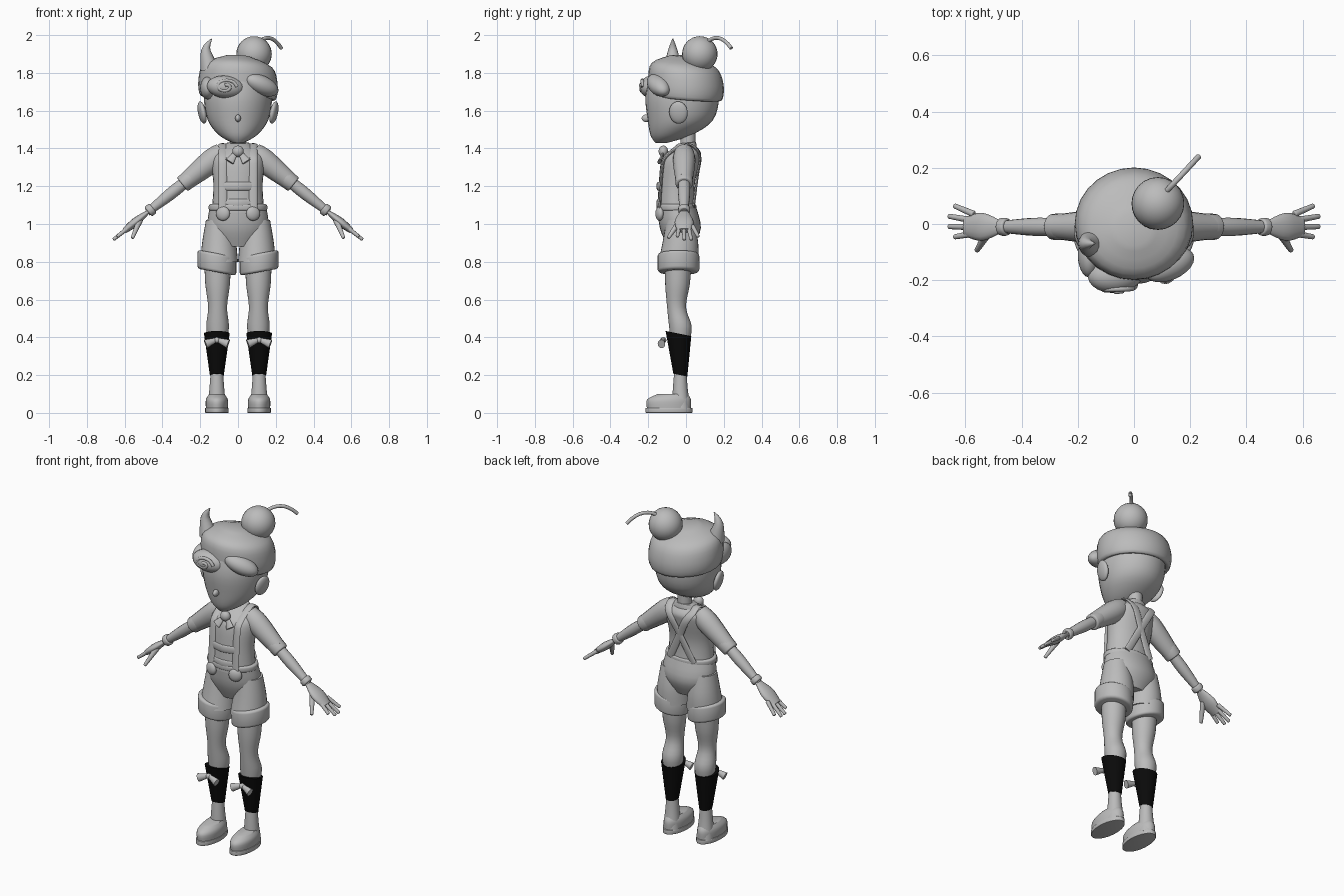
import bpy, bmesh, math
from mathutils import Vector, Matrix, Euler

if "Cube" in bpy.data.objects:
    bpy.data.objects.remove(bpy.data.objects["Cube"])


def material(name, value):
    mat = bpy.data.materials.new(name)
    mat.use_nodes = True
    color = (value, value, value, 1)
    mat.diffuse_color = color
    mat.node_tree.nodes["Principled BSDF"].inputs["Base Color"].default_value = color
    return mat


GREY = material("plain grey", 0.5)
BLACK = material("sock black", 0.003)


def finish(name, bm, mat, mirror, soft=0):
    """Turn the mesh into a smooth shaded object, with optional rounding and mirroring."""
    bmesh.ops.recalc_face_normals(bm, faces=bm.faces)
    mesh = bpy.data.meshes.new(name)
    bm.to_mesh(mesh)
    bm.free()
    mesh.materials.append(mat)
    for poly in mesh.polygons:
        poly.use_smooth = True
    if not soft:
        mesh.set_sharp_from_angle(angle=math.radians(50))
    obj = bpy.data.objects.new(name, mesh)
    bpy.context.collection.objects.link(obj)
    if soft:
        bevel = obj.modifiers.new("Rounding", 'BEVEL')
        bevel.limit_method = 'ANGLE'
        bevel.angle_limit = math.radians(50)
        bevel.width = soft
        bevel.segments = 3
    if mirror:
        obj.modifiers.new("Mirror", 'MIRROR').use_mirror_merge = False


def smooth_rows(rows, steps):
    """Catmull-Rom interpolation between rows of numbers."""
    last = len(rows) - 1
    result = []
    for i in range(last):
        before, start, end, after = rows[max(i - 1, 0)], rows[i], rows[i + 1], rows[min(i + 2, last)]
        for s in range(steps):
            t = s / steps
            result.append([q + t / 2 * (r - p + t * (2 * p - 5 * q + 4 * r - w + t * (3 * (q - r) + w - p)))
                           for p, q, r, w in zip(before, start, end, after)])
    return result + [list(rows[last])]


def skin(name, rings, mat, mirror, soft):
    """Close a run of equal rings into a solid."""
    bm = bmesh.new()
    loops = [[bm.verts.new(point) for point in ring] for ring in rings]
    count = len(loops[0])
    for low, high in zip(loops, loops[1:]):
        for i in range(count):
            j = (i + 1) % count
            bm.faces.new((low[i], low[j], high[j], high[i]))
    bm.faces.new(loops[0])
    bm.faces.new(loops[-1])
    finish(name, bm, mat, mirror, soft)


def circle(count):
    angles = [math.tau * i / count for i in range(count)]
    return [(math.cos(a), math.sin(a)) for a in angles]


def loft(name, rows, deep=1, x=0, mat=GREY, steps=4, tilt_x=0, tilt_y=0, soft=0):
    """Stack of ellipses; rows hold height, half width and middle y. Mirrored when off centre."""
    rings = []
    for z, width, y in smooth_rows(rows, steps):
        rings.append([(x + width * c, y + width * deep * s,
                       z + width * (tilt_x * c + tilt_y * deep * s)) for c, s in circle(28)])
    skin(name, rings, mat, x != 0, soft)


def band(name, bottom, top, width, y, soft, **options):
    """Straight ring with rounded rims."""
    loft(name, [(bottom, width, y), (top, width, y)], steps=1, soft=soft, **options)


def sweep(name, rows, flat=1, ref=(0, 1, 0), mirror=True, steps=4, soft=0):
    """Tube along a path; rows hold x, y, z and the radius along ref; flat scales the other radius."""
    rows = smooth_rows(rows, steps)
    points = [Vector(row[:3]) for row in rows]
    rings = []
    for i, point in enumerate(points):
        along = (points[min(i + 1, len(points) - 1)] - points[max(i - 1, 0)]).normalized()
        side = Vector(ref)
        side = (side - along * side.dot(along)).normalized()
        across = along.cross(side) * flat
        rings.append([point + (side * c + across * s) * rows[i][3] for c, s in circle(16)])
    skin(name, rings, GREY, mirror, soft)


def arm_part(name, rows, **options):
    """Tube on the straight, sloping line of the arm; rows hold x and radius."""
    sweep(name, [(x, -.01, arm_height(x), radius) for x, radius in rows], **options)


def arm_height(x):
    return 1.445 - .8 * x


def ball(name, loc, size, turn=(0, 0, 0), mirror=False):
    bm = bmesh.new()
    bmesh.ops.create_uvsphere(bm, u_segments=24, v_segments=16, radius=1,
                              matrix=Matrix.LocRotScale(Vector(loc), Euler(turn), Vector(size)))
    finish(name, bm, GREY, mirror)


# Head
loft("head", [(1.43, .03, -.13), (1.47, .1, -.08), (1.55, .16, -.03), (1.68, .18, -.02), (1.82, .15, -.02)],
     deep=1.08)
ball("nose", (0, -.21, 1.56), (.015, .025, .02))
ball("ear", (.19, -.04, 1.59), (.02, .05, .06), turn=(0, .2, -.2), mirror=True)
loft("neck", [(1.37, .04, .01), (1.5, .04, .01)])

# Hair
loft("hair_cap", [(1.68, .16, 0), (1.67, .2, 0), (1.75, .21, 0), (1.84, .18, -.01), (1.89, .06, -.02)],
     deep=.95, tilt_x=-.06, tilt_y=-.08)
ball("fringe_curl", (-.065, -.18, 1.725), (.1, .065, .06), turn=(0, .1, .1))
ball("fringe_corner", (-.16, -.11, 1.72), (.04, .08, .06))
ball("fringe_sweep", (.125, -.145, 1.735), (.1, .055, .05), turn=(0, .4, .4))
spiral = []
for i in range(12):
    angle, radius = i * .75, .04 - i * .003
    spiral.append((-.065 + 1.5 * radius * math.cos(angle), -.23 - i * .001,
                   1.727 + radius * math.sin(angle), .009))
sweep("curl_swirl", spiral, mirror=False, steps=2)
sweep("hair_horn", [(-.15, -.07, 1.82, .05), (-.17, -.07, 1.92, .025), (-.14, -.07, 1.98, .003)], mirror=False)

# Cherry on the hair
ball("cherry", (.085, .073, 1.9), (.094, .094, .094))
stem = []
for i in range(9):
    t = i / 8
    stem.append((.1 + .13 * t, .1 + .14 * t, 1.95 + .16 * t - .18 * t * t, .01))
sweep("cherry_stem", stem, ref=(1, -1, 0), mirror=False, steps=1)

# Shirt, collar and neck bow
loft("shirt", [(1.06, .14, -.05), (1.2, .13, -.05), (1.33, .14, -.03), (1.38, .12, -.01), (1.42, .06, 0)],
     deep=.73)
loft("collar", [(1.38, .1, -.02), (1.43, .06, .005)], deep=.8, tilt_y=.1, steps=1, soft=.006)
ball("bow_knot", (0, -.12, 1.385), (.03, .025, .03))
sweep("bow_tail", [(.01, -.12, 1.38, .01), (.045, -.14, 1.33, .025)], flat=.4, ref=(1, 0, 0))

# Sleeves, arms and hands
arm_part("sleeve", [(.08, .05), (.14, .06), (.27, .045)], flat=1.05)
arm_part("sleeve_cuff", [(.24, .048), (.295, .046)], steps=1, soft=.008)
arm_part("forearm", [(.27, .03), (.36, .032), (.48, .02)])
arm_part("wrist_band", [(.45, .032), (.476, .032)], steps=1, soft=.008)
arm_part("palm", [(.47, .02), (.54, .05), (.6, .035)], flat=.45)
for i, finger in enumerate(("little", "ring", "middle", "index")):
    reach = .64 if finger in ("little", "index") else .66
    start, end = .035 - .023 * i, .065 - .037 * i
    sweep(finger + "_finger", [(.57, start, arm_height(.57), .012),
                               (reach, end, arm_height(reach), .009)], soft=.004)
sweep("thumb", [(.52, -.03, 1.02, .017), (.56, -.095, .925, .009)], ref=(1, 0, 0), soft=.004)

# Braces
strap = [(.08, -.14, 1.08), (.08, -.125, 1.29), (.08, -.1, 1.36), (.08, 0, 1.42),
         (.08, .05, 1.4), (.05, .075, 1.35), (0, .06, 1.25), (-.08, .04, 1.09)]
sweep("brace_strap", [point + (.022,) for point in strap], flat=.3, ref=(1, 0, 0))
for label, z in (("upper", 1.2), ("lower", 1.11)):
    sweep(label + "_brace_bar", [(x, abs(x) / 4 - .15, z, .022) for x in (-.08, 0, .08)],
          flat=.3, ref=(0, 0, 1), mirror=False)
ball("brace_button", (.08, -.14, 1.055), (.038, .02, .038), turn=(0, 0, .3), mirror=True)

# Shorts
loft("shorts_seat", [(1.1, .148, -.05), (.98, .16, -.03), (.88, .1, -.03)], deep=.68)
band("waistband", 1.07, 1.105, .155, -.05, soft=.01, deep=.68)
loft("shorts_leg", [(1.02, .07, -.03), (.9, .09, -.03), (.8, .1, -.04)], deep=1.05, x=.1)
band("shorts_cuff", .745, .845, .103, -.04, soft=.015, deep=1.07, x=.112, tilt_x=.18)

# Legs, socks and sock bows
loft("leg", [(.8, .07, -.04), (.68, .065, -.045), (.56, .05, -.05), (.46, .06, -.03), (.38, .05, -.03)], x=.108)
loft("sock", [(.2, .037, -.03), (.42, .068, -.04)], x=.112, tilt_y=-.2, mat=BLACK)
ball("sock_bow_knot", (.112, -.12, .385), (.016, .016, .016), mirror=True)
for label, side in (("inner", -1), ("outer", 1)):
    sweep(label + "_sock_bow_wing", [(.112, -.12, .388, .009), (.112 + side * .06, -.13, .365, .02)], flat=1.2)

# Shoes
band("shoe_sole", 0, .026, .062, -.09, soft=.003, deep=2, x=.112)
loft("shoe_toe", [(.02, .058, -.09), (.07, .058, -.09), (.1, .04, -.07)], deep=2, x=.112)
loft("shoe_ankle", [(.02, .05, -.025), (.12, .04, -.03), (.21, .033, -.03)], x=.112)
